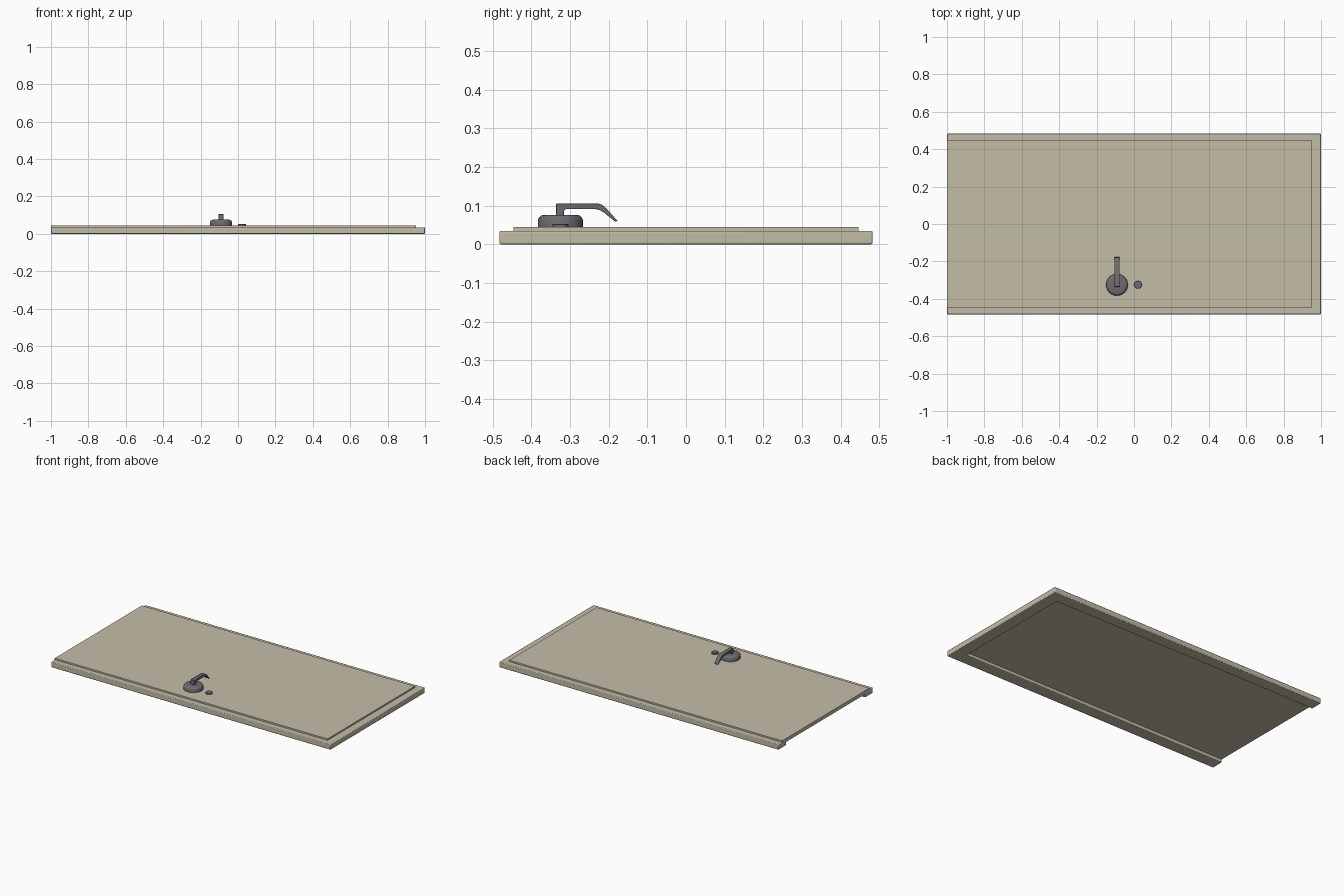
import bpy, bmesh, math

if "Cube" in bpy.data.objects:
    bpy.data.objects.remove(bpy.data.objects["Cube"])


def material(name, rgb):
    m = bpy.data.materials.new(name)
    m.diffuse_color = (*rgb, 1)
    m.use_nodes = True
    m.node_tree.nodes["Principled BSDF"].inputs["Base Color"].default_value = m.diffuse_color
    return m


BEIGE = material("beige paint", (0.55, 0.51, 0.39))
GREY = material("dark grey metal", (0.15, 0.15, 0.16))


def finish(name, bm, mat, bevel=0.0, segments=2):
    bmesh.ops.recalc_face_normals(bm, faces=bm.faces)
    me = bpy.data.meshes.new(name)
    bm.to_mesh(me)
    bm.free()
    me.materials.append(mat)
    ob = bpy.data.objects.new(name, me)
    bpy.context.collection.objects.link(ob)
    bpy.context.view_layer.objects.active = ob
    ob.select_set(True)
    if bevel:
        b = ob.modifiers.new("soft edges", 'BEVEL')
        b.width, b.segments, b.limit_method = bevel, segments, 'ANGLE'
        b.angle_limit = math.radians(50)
    bpy.ops.object.shade_smooth_by_angle(angle=math.radians(35))
    ob.select_set(False)
    return ob


def prism(name, points, vec, mat, bevel=0.0):
    """Extrude a closed outline of 3D points along vec."""
    bm = bmesh.new()
    f = bm.faces.new([bm.verts.new(p) for p in points])
    r = bmesh.ops.extrude_face_region(bm, geom=[f], use_keep_orig=True)
    vs = [v for v in r["geom"] if isinstance(v, bmesh.types.BMVert)]
    bmesh.ops.translate(bm, verts=vs, vec=vec)
    return finish(name, bm, mat, bevel)


def lathe(name, profile, centre, mat, sides=40):
    """Spin (radius, z) rings around a vertical axis, capped both ends."""
    bm = bmesh.new()
    rings = []
    for r, z in profile:
        rings.append([bm.verts.new((centre[0] + r * math.cos(2 * math.pi * i / sides),
                                    centre[1] + r * math.sin(2 * math.pi * i / sides), z))
                      for i in range(sides)])
    for a, b in zip(rings, rings[1:]):
        for i in range(sides):
            j = (i + 1) % sides
            bm.faces.new((a[i], a[j], b[j], b[i]))
    bm.faces.new(rings[0])
    bm.faces.new(rings[-1])
    return finish(name, bm, mat)


# Three-sided frame, open at the left end
W, I, XI = 0.483, 0.405, 0.92
outline = [(-1, -W), (1, -W), (1, W), (-1, W), (-1, I), (XI, I), (XI, -I), (-1, -I)]
prism("door_frame", [(x, y, 0) for x, y in outline], (0, 0, 0.035), BEIGE, 0.004)

# Door panel resting in the frame, standing slightly proud
P = 0.446
prism("door_panel", [(-1, -P, 0.022), (0.953, -P, 0.022), (0.953, P, 0.022), (-1, P, 0.022)],
      (0, 0, 0.023), BEIGE)

# Round handle base
HX, HY = -0.091, -0.325
lathe("handle_base", [(0.058, 0.044), (0.058, 0.064), (0.055, 0.070),
                      (0.050, 0.074), (0.044, 0.076), (0.02, 0.076)], (HX, HY), GREY)

# Lever: stem, straight grip and drooping tip, as one side profile
side = [(-0.336, 0.072), (-0.336, 0.105), (-0.225, 0.105), (-0.217, 0.102), (-0.205, 0.092),
        (-0.177, 0.060), (-0.184, 0.059), (-0.211, 0.081), (-0.224, 0.089), (-0.234, 0.091),
        (-0.312, 0.091), (-0.316, 0.087), (-0.316, 0.072)]
prism("handle_lever", [(HX - 0.014, y, z) for y, z in side], (0.028, 0, 0), GREY, 0.0015)

# Lock disc beside the handle
lathe("lock_disc", [(0.021, 0.044), (0.021, 0.051), (0.019, 0.053)], (0.021, -0.325), GREY, 28)
